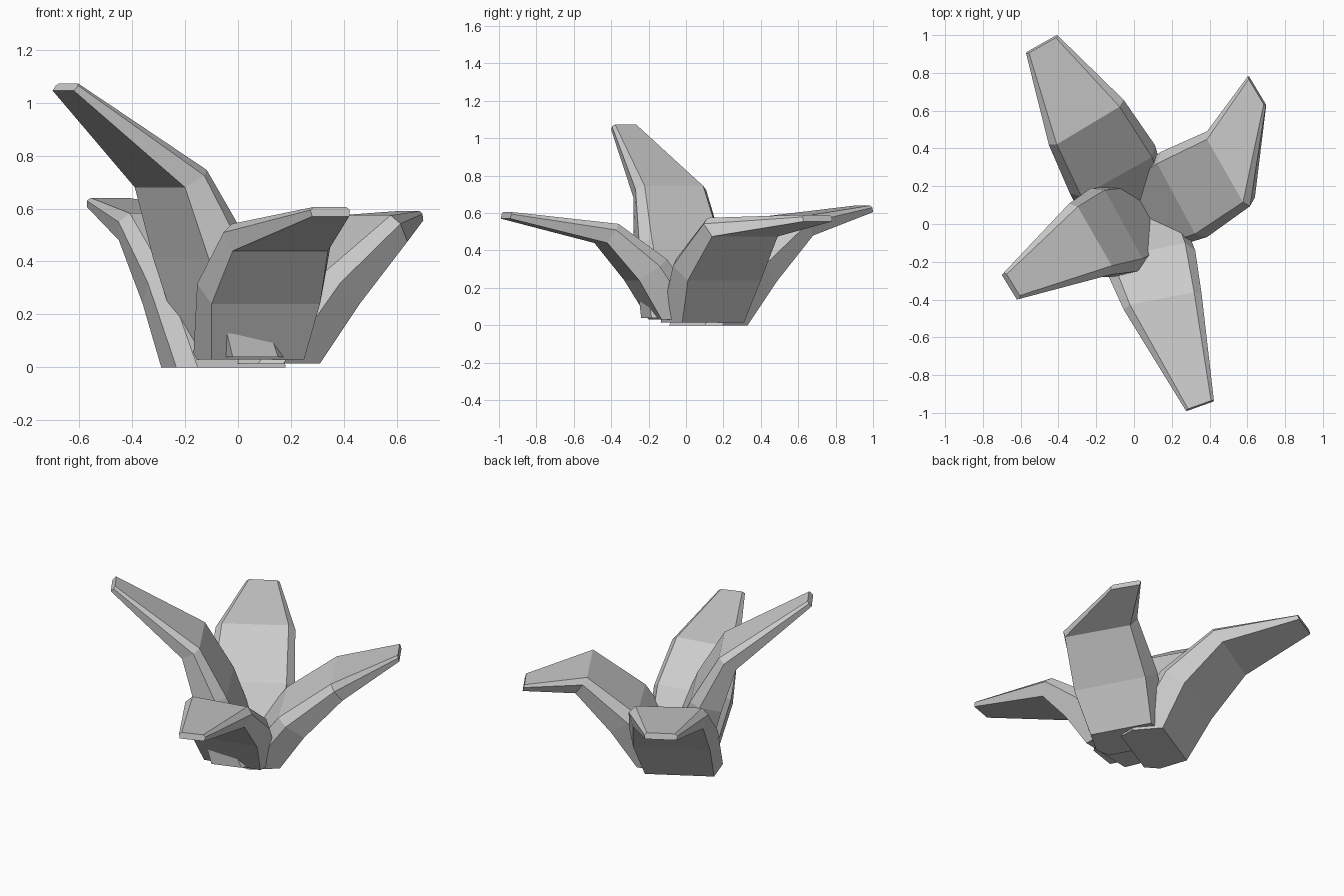
import bpy, bmesh
from mathutils import Vector

if "Cube" in bpy.data.objects:
    bpy.data.objects.remove(bpy.data.objects["Cube"])

# thickness of each leaf ring: base, middle, bend, tip
THICK = (0.26, 0.19, 0.12, 0.037)
BULGE = (0.035, 0.035, 0.027, 0.005)

# outer edge of each ring: start x, y, end x, y, height
LEAVES = {
    "front_leaf": ((-0.10, -0.20, 0.25, -0.13, 0.03),
                   (-0.10, -0.33, 0.31, -0.25, 0.24),
                   (-0.02, -0.49, 0.34, -0.42, 0.44),
                   (0.28, -0.99, 0.42, -0.94, 0.57)),
    "right_leaf": ((0.31, -0.02, 0.13, 0.31, 0.015),
                   (0.46, 0.01, 0.25, 0.40, 0.24),
                   (0.64, 0.14, 0.44, 0.49, 0.475),
                   (0.70, 0.63, 0.61, 0.78, 0.555)),
    "back_leaf": ((0.06, 0.33, -0.29, 0.13, 0.0),
                  (0.03, 0.49, -0.36, 0.27, 0.24),
                  (-0.10, 0.68, -0.45, 0.47, 0.48),
                  (-0.41, 1.00, -0.57, 0.91, 0.605)),
    "left_leaf": ((-0.20, 0.08, -0.02, -0.24, 0.04),
                  (-0.32, 0.10, -0.11, -0.28, 0.41),
                  (-0.39, 0.05, -0.20, -0.28, 0.68),
                  (-0.70, -0.27, -0.62, -0.40, 1.045)),
}


def build_leaf(name, rows):
    ends = [(Vector((a, b, z)), Vector((c, d, z))) for a, b, c, d, z in rows]
    mids = [(p + q) / 2 for p, q in ends]
    bm = bmesh.new()
    rings = []
    for i, (p, q) in enumerate(ends):
        edge = (q - p).normalized()
        # leaf direction at this ring; the base is cut level
        run = Vector()
        if i == 0:
            run = Vector((0, 0, 1))
        else:
            run += (mids[i] - mids[i - 1]).normalized()
            if i < len(ends) - 1:
                run += (mids[i + 1] - mids[i]).normalized()
        n = run.cross(edge).normalized() * THICK[i]
        b = edge * BULGE[i]
        inset = edge * 0.01
        # six-sided section with bulging sides
        pts = (p, q, q + n * 0.68 + b, q + n - inset,
               p + n + inset, p + n * 0.68 - b)
        rings.append([bm.verts.new(v) for v in pts])
    for r, s in zip(rings, rings[1:]):
        for k in range(6):
            m = (k + 1) % 6
            bm.faces.new((r[k], r[m], s[m], s[k]))
    bm.faces.new(rings[0])
    bm.faces.new(rings[-1])
    bmesh.ops.recalc_face_normals(bm, faces=bm.faces)
    mesh = bpy.data.meshes.new(name)
    bm.to_mesh(mesh)
    bm.free()
    bpy.context.collection.objects.link(bpy.data.objects.new(name, mesh))


for leaf_name, leaf_rows in LEAVES.items():
    build_leaf(leaf_name, leaf_rows)
